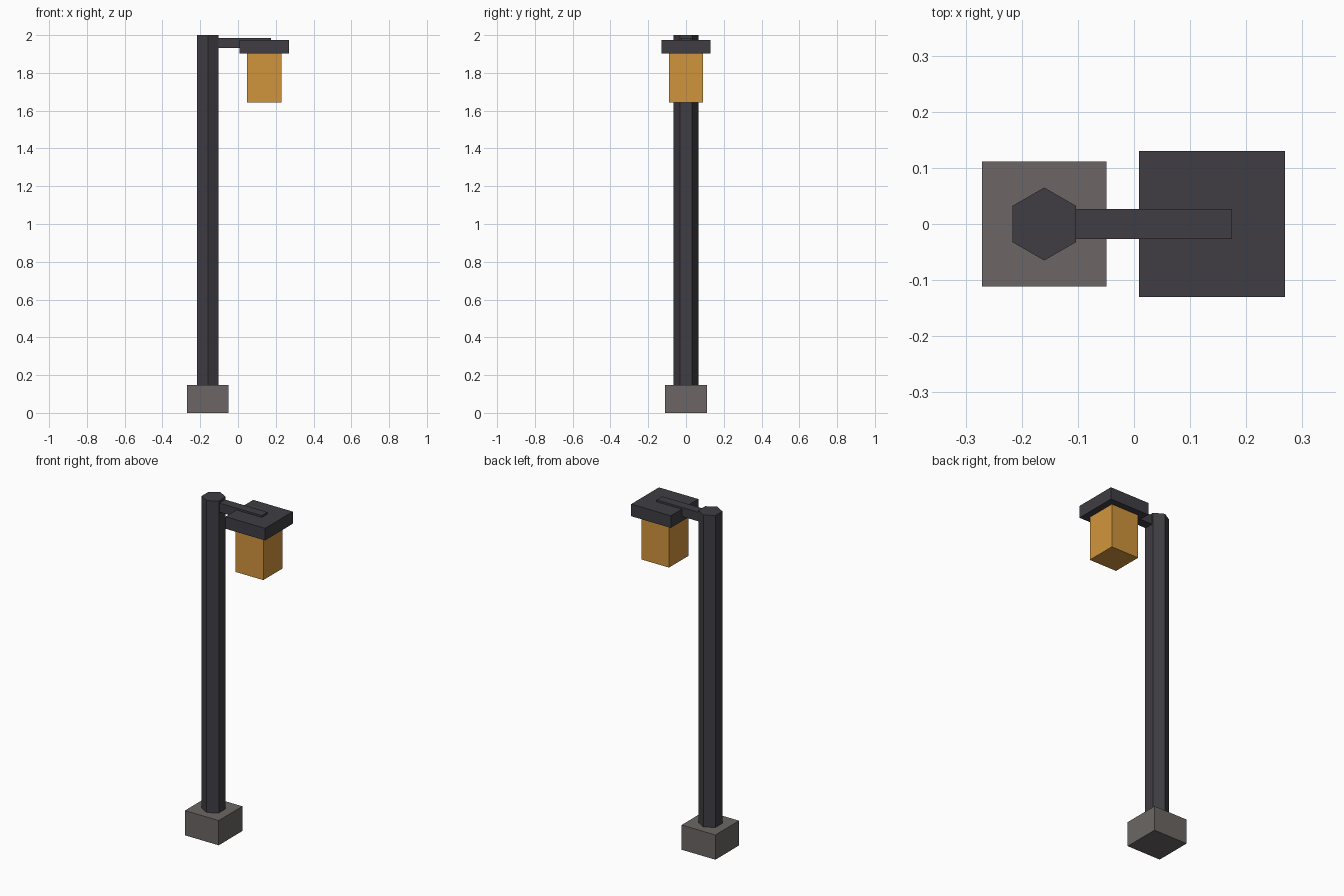
import bpy, bmesh, math

if "Cube" in bpy.data.objects:
    bpy.data.objects.remove(bpy.data.objects["Cube"])


def material(name, rgb):
    m = bpy.data.materials.new(name)
    m.diffuse_color = (*rgb, 1)
    m.use_nodes = True
    m.node_tree.nodes["Principled BSDF"].inputs["Base Color"].default_value = m.diffuse_color
    return m


iron = material("dark_iron", (0.050, 0.047, 0.056))
stone = material("grey_stone", (0.150, 0.134, 0.128))
glow = material("amber_glass", (0.64, 0.30, 0.046))


def prism(name, outline, z0, z1, mat):
    """Extrude a counter-clockwise outline from z0 up to z1."""
    bm = bmesh.new()
    base = bm.faces.new([bm.verts.new((x, y, z0)) for x, y in outline])
    top = bmesh.ops.extrude_face_region(bm, geom=[base], use_keep_orig=True)
    for v in top["geom"]:
        if isinstance(v, bmesh.types.BMVert):
            v.co.z = z1
    bmesh.ops.recalc_face_normals(bm, faces=bm.faces)
    mesh = bpy.data.meshes.new(name)
    bm.to_mesh(mesh)
    bm.free()
    mesh.materials.append(mat)
    obj = bpy.data.objects.new(name, mesh)
    bpy.context.collection.objects.link(obj)
    return obj


def box(name, x0, x1, half_y, z0, z1, mat):
    outline = [(x0, -half_y), (x1, -half_y), (x1, half_y), (x0, half_y)]
    return prism(name, outline, z0, z1, mat)


POLE_X, LAMP_X = -0.16, 0.139

# Stone footing
box("footing", POLE_X - 0.111, POLE_X + 0.111, 0.111, 0, 0.147, stone)

# Hexagonal pole with corners pointing front and back
hexagon = [(POLE_X + 0.065 * math.sin(-i * math.pi / 3),
            0.065 * math.cos(i * math.pi / 3)) for i in range(6)]
prism("pole", hexagon, 0.147, 2.0, iron)

# Arm reaching over the lantern
box("arm", POLE_X, 0.175, 0.027, 1.932, 1.986, iron)

# Lantern roof and glowing body
box("lantern_roof", LAMP_X - 0.13, LAMP_X + 0.13, 0.13, 1.903, 1.975, iron)
box("lantern_glass", LAMP_X - 0.091, LAMP_X + 0.091, 0.091, 1.642, 1.903, glow)
